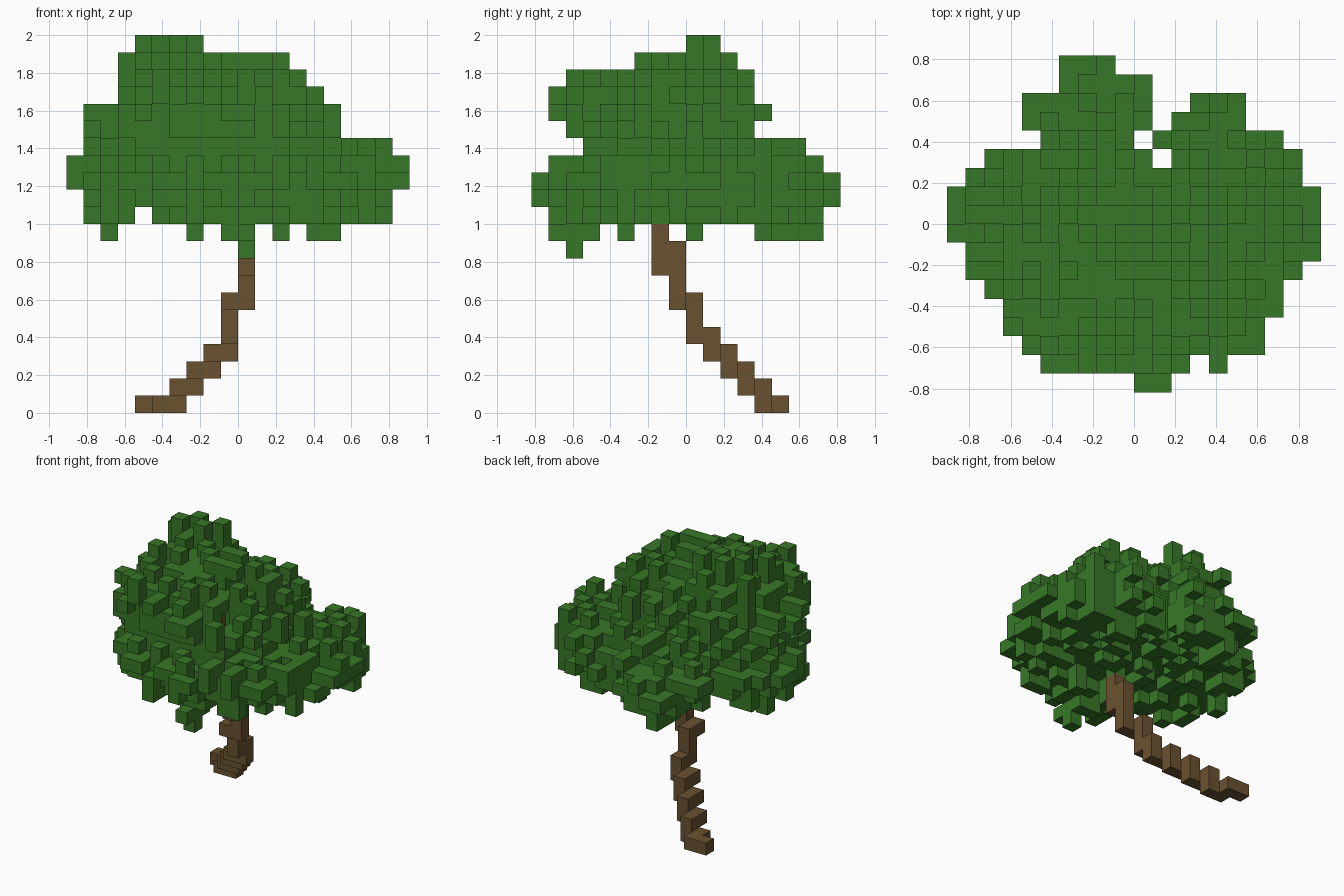
import bpy
import bmesh
import random
from mathutils import Vector

random.seed(7)
if "Cube" in bpy.data.objects:
    bpy.data.objects.remove(bpy.data.objects["Cube"], do_unlink=True)

UNIT = 2 / 22  # edge of one block
DIRECTIONS = [Vector(d) for d in ((1, 0, 0), (-1, 0, 0), (0, 1, 0), (0, -1, 0), (0, 0, 1), (0, 0, -1))]


def make_material(name, colour):
    material = bpy.data.materials.new(name)
    material.use_nodes = True
    material.diffuse_color = (*colour, 1)
    shader = next(n for n in material.node_tree.nodes if n.type == "BSDF_PRINCIPLED")
    shader.inputs["Base Color"].default_value = (*colour, 1)
    shader.inputs["Roughness"].default_value = 0.9
    return material


def neighbours(cell):
    return [tuple(int(c + s) for c, s in zip(cell, step)) for step in DIRECTIONS]


def touches(cell, cells):
    return any(n in cells for n in neighbours(cell))


def build_blocks(name, cells, material):
    """Mesh the exposed faces of a set of block cells."""
    bm = bmesh.new()
    corners = {}

    def corner(point):
        key = tuple(round(c) for c in point)
        if key not in corners:
            corners[key] = bm.verts.new(Vector(key) * UNIT)
        return corners[key]

    for cell in sorted(cells):
        middle = Vector(cell) + Vector((0.5, 0.5, 0.5))
        for normal, beside in zip(DIRECTIONS, neighbours(cell)):
            if beside in cells:
                continue
            u = Vector((normal.y, normal.z, normal.x))
            v = normal.cross(u)
            face = middle + normal / 2
            signs = ((-1, -1), (1, -1), (1, 1), (-1, 1))
            bm.faces.new([corner(face + u * a / 2 + v * b / 2) for a, b in signs])
    mesh = bpy.data.meshes.new(name)
    bm.to_mesh(mesh)
    bm.free()
    mesh.materials.append(material)
    obj = bpy.data.objects.new(name, mesh)
    bpy.context.collection.objects.link(obj)
    return obj


def spread(rows, start):
    """Turn rows of (first, end) spans into a set of (column, row) pairs."""
    return {(column, start + i) for i, spans in enumerate(rows)
            for first, end in spans for column in range(first, end)}


# Outline of the crown, one row of spans per block layer
front_outline = spread([
    [(0, 1)],
    [(-8, -7), (-3, -2), (-1, 1), (2, 3), (4, 6)],
    [(-9, -6), (-5, 9)], [(-9, 9)], [(-10, 10)], [(-10, 10)], [(-9, 9)],
    [(-9, 6)], [(-9, 6)], [(-7, 5)], [(-7, 4)], [(-7, 3)], [(-6, -2)]], 9)
side_outline = spread([
    [(-7, -6)],
    [(-8, -5), (-4, -3), (0, 1), (4, 8)],
    [(-8, 8)], [(-9, 9)], [(-9, 9)], [(-8, 8)], [(-6, 7)],
    [(-7, 4)], [(-8, 5)], [(-8, 4)], [(-7, 4)], [(-3, 3)], [(0, 2)]], 9)
plan_outline = spread([
    [(0, 2)], [(-5, 3), (4, 5)], [(-6, 7)], [(-7, 7)], [(-7, 8)], [(-8, 8)],
    [(-9, 9)], [(-9, 10)], [(-10, 10)], [(-10, 10)], [(-10, 10)], [(-9, 9)],
    [(-8, 1), (2, 9)], [(-5, 0), (1, 8)], [(-6, 1), (2, 6)],
    [(-6, 1), (3, 6)], [(-4, 1)], [(-4, -1)]], -9)

# Leaf masses: centre and radii in blocks
masses = [
    ((0, -0.5, 13.1), (8.7, 7.2, 2.4)),      # broad lower skirt
    ((-1.5, -1.7, 16.5), (6.1, 5.2, 3.3)),   # upper dome
    ((-3.9, 0.8, 18), (2.6, 1.7, 2.7)),      # summit
    ((-4.2, -3.3, 17), (2.9, 2.9, 2.4)),     # front shoulder
    ((2.2, 0.4, 17), (2.2, 2.4, 2.3)),       # sloping side
    ((5, 2.6, 13), (3.6, 3.4, 2.3)),         # rear lobe
    ((-1.5, 5.2, 12.3), (2.6, 2.8, 1.7)),    # second rear lobe
    ((-5.8, 0, 14.5), (2.6, 2.8, 2.7)),      # outer bulge
]


def distance(cell):
    return min(sum(((c + 0.5 - m) / r) ** 2 for c, m, r in zip(cell, centre, radii))
               for centre, radii in masses)


def under_hollow(cell):
    """The underside of the crown arches up a little around the trunk."""
    x, y, z = cell
    return z + 0.5 < 11 + 1.5 * (1 - (x * x + y * y) / 50)


hull = {(x, y, z): distance((x, y, z)) for x, z in sorted(front_outline)
        for y in range(-9, 9) if (y, z) in side_outline and (x, y) in plan_outline}
core = {cell for cell, value in hull.items() if value < 1 and not under_hollow(cell)}

# Scatter separate leaf blocks over the solid core, then a few more on top
leaves = set(core)
for chance in (0.75, 0.16):
    shell = sorted(cell for cell in hull if cell not in leaves and touches(cell, leaves))
    random.shuffle(shell)
    bumps = set()
    for cell in shell:
        if not touches(cell, bumps) and random.random() < (chance if cell[2] > 10 else chance / 3):
            bumps.add(cell)
    leaves |= bumps

# A sprig hangs below the front edge, and staggered tufts crown the summit
leaves |= {(0, -7, z) for z in (9, 10, 11)}
leaves |= {(x, x % 2, z) for x in range(-6, -2) for z in (20, 21)}

# A narrow gap in the leaves shows the top of the trunk
leaves -= {(1, -4, 16), (1, -4, 17), (1, -5, 16), (1, -5, 17), (2, -5, 17),
           (2, -6, 17), (2, -6, 18), (3, -6, 18), (2, -5, 18)}

# Grow the crown until it reaches its whole outline
for drop in (0, 1, 2):
    groups = {}
    for cell in hull:
        groups.setdefault(cell[:drop] + cell[drop + 1:], []).append(cell)
    for group in sorted(groups.values(), key=lambda g: min(hull[c] for c in g)):
        if not any(c in leaves for c in group):
            leaves.add(min(group, key=lambda c: (not touches(c, leaves), hull[c])))

# Leaning trunk: a stepped path from the ground into the crown
position = [-6, 5, 0]
trunk = {tuple(position)}
moves = {"x": (0, 1), "y": (1, -1), "z": (2, 1)}
for letter in "xyxzyxzyxzyxzyzzyxzzyzzzzyzzyzz":
    axis, step = moves[letter]
    position[axis] += step
    trunk.add(tuple(position))
trunk.add((0, -1, 9))
leaves -= {cell for cell in trunk if cell[2] > 12}

build_blocks("crown", leaves, make_material("leaf green", (0.039, 0.187, 0.021)))
build_blocks("trunk", trunk, make_material("bark brown", (0.142, 0.084, 0.03)))
